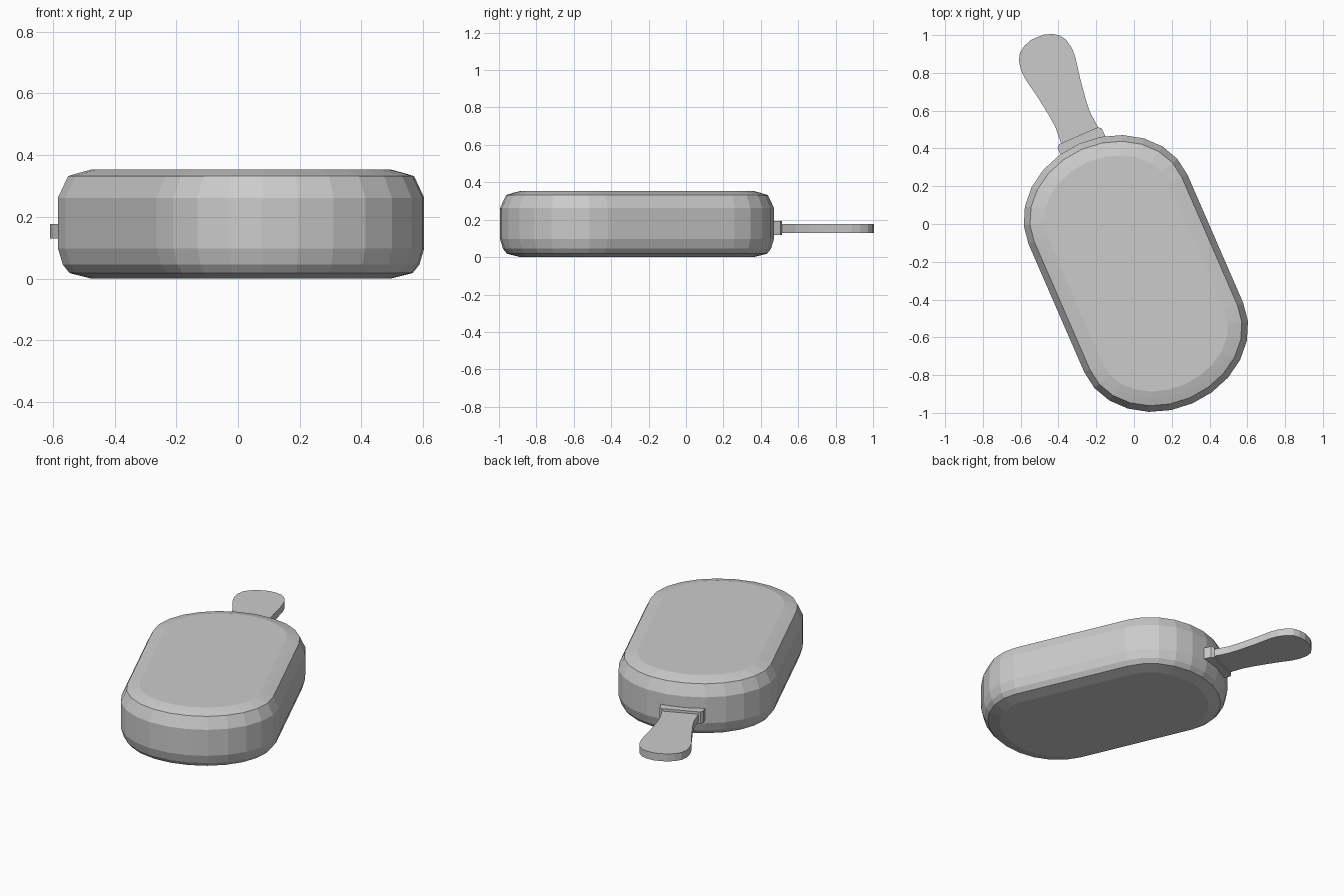
import bpy, bmesh, math
from mathutils import Matrix

if "Cube" in bpy.data.objects:
    bpy.data.objects.remove(bpy.data.objects["Cube"])

# Local frame: body long axis along +Y, then turned and moved into place
PLACE = Matrix.Translation((0.01, -0.262, 0)) @ Matrix.Rotation(math.radians(23.5), 4, 'Z')


def finish(name, bm):
    bmesh.ops.recalc_face_normals(bm, faces=bm.faces)
    bm.transform(PLACE)
    mesh = bpy.data.meshes.new(name)
    bm.to_mesh(mesh)
    bm.free()
    obj = bpy.data.objects.new(name, mesh)
    bpy.context.collection.objects.link(obj)
    return obj


def oval(inset, n=12):
    """Long oval: straight sides with slightly flattened round ends."""
    pts = []
    for side in (1, -1):
        for i in range(n + 1):
            t = math.pi * i / n
            pts.append((side * (0.459 - inset) * math.cos(t),
                        side * (0.37 + (0.38 - inset) * math.sin(t))))
    return pts


def loft(name, profile):
    """Stack of oval rings given as (inset, z), closed at both ends."""
    bm = bmesh.new()
    rings = [[bm.verts.new((x, y, z)) for x, y in oval(inset)] for inset, z in profile]
    for a, b in zip(rings, rings[1:]):
        for i in range(len(a)):
            j = (i + 1) % len(a)
            bm.faces.new((a[i], a[j], b[j], b[i]))
    bm.faces.new(rings[0])
    bm.faces.new(rings[-1])
    return finish(name, bm)


def slab(name, outline, z0, z1):
    """Flat plate extruded from an outline."""
    bm = bmesh.new()
    face = bm.faces.new([bm.verts.new((x, y, z0)) for x, y in outline])
    ext = bmesh.ops.extrude_face_region(bm, geom=[face])
    for v in ext['geom']:
        if isinstance(v, bmesh.types.BMVert):
            v.co.z = z1
    return finish(name, bm)


# Chamfered body, from the underside up to the rim
loft("body", [(0.11, 0.0), (0.038, 0.018), (0.016, 0.045), (0.0, 0.098),
              (0.0, 0.262), (0.033, 0.332), (0.07, 0.343), (0.108, 0.353)])

# Flared flat handle, mirrored half profile (half width, distance)
CX = 0.018
half = [(0.11, 0.68), (0.106, 0.8), (0.1, 0.88), (0.106, 0.95), (0.124, 1.07),
        (0.145, 1.18), (0.147, 1.23), (0.137, 1.28), (0.115, 1.317),
        (0.08, 1.34), (0.035, 1.355)]
slab("handle", [(CX + w, d) for w, d in half] +
     [(CX - w, d) for w, d in reversed(half)], 0.13, 0.177)

# Collar where the handle meets the body
collar = [(0.128, 0.66), (0.128, 0.775), (0.112, 0.79)]
slab("handle_collar", [(0.013 + w, d) for w, d in collar] +
     [(0.013 - w, d) for w, d in reversed(collar)], 0.118, 0.192)
